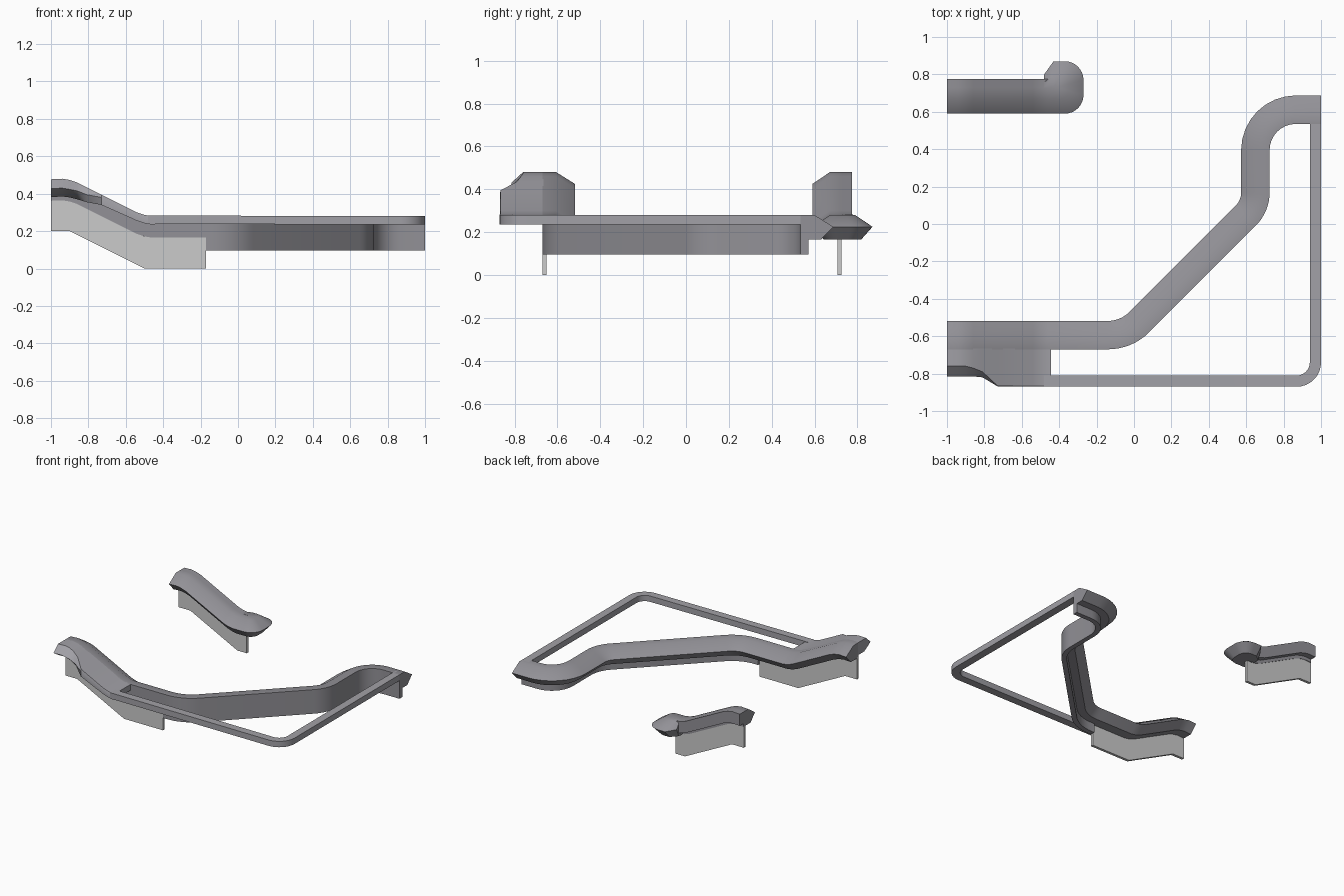
import bpy, bmesh, math
from mathutils import Vector

if "Cube" in bpy.data.objects:
    bpy.data.objects.remove(bpy.data.objects["Cube"])


def material(name, rgb):
    m = bpy.data.materials.new(name)
    m.diffuse_color = (*rgb, 1)
    m.use_nodes = True
    m.node_tree.nodes["Principled BSDF"].inputs["Base Color"].default_value = m.diffuse_color
    return m


EDGE_MAT = material("dark_metal", (.29, .285, .31))
FRAME_MAT = material("mid_metal", (.36, .355, .385))


def ramp(x):
    # softened height offset: level, slope, level
    f = lambda v: 0.2 * min(1, max(0, (-0.5 - v) / 0.4))
    return (f(x - 0.04) + f(x) + f(x + 0.04)) / 3 if x > -0.96 else 0.197


def fillet(pts, seg=8):
    # pts: (x, y, radius) -> 2D polyline with rounded corners
    out = []
    for i, (x, y, r) in enumerate(pts):
        p = Vector((x, y))
        if r == 0:
            out.append(p)
            continue
        a = (Vector(pts[i - 1][:2]) - p).normalized()
        b = (Vector(pts[i + 1][:2]) - p).normalized()
        half = a.angle(b) / 2
        c = p + (a + b).normalized() * (r / math.sin(half))
        d = r / math.tan(half)
        u, v = p + a * d - c, p + b * d - c
        ang = u.angle(v)
        for k in range(seg + 1):
            t = k / seg
            out.append(c + (u * math.sin((1 - t) * ang) + v * math.sin(t * ang)) / math.sin(ang))
    return out


def stations(path, width):
    # pair every path point with a point offset to its left
    res = []
    for i, p in enumerate(path):
        a, b = path[max(i - 1, 0)], path[min(i + 1, len(path) - 1)]
        d0 = (p - a).normalized() if i else (b - p).normalized()
        d1 = (b - p).normalized() if i < len(path) - 1 else d0
        d = (d0 + d1).normalized()
        res.append((p, p + Vector((-d.y, d.x)) * width))
    return res


def loft(name, rings, mat=None):
    bm = bmesh.new()
    vs = [[bm.verts.new(p) for p in r] for r in rings]
    n = len(vs[0])
    for a, b in zip(vs, vs[1:]):
        for j in range(n):
            k = (j + 1) % n
            bm.faces.new((a[j], a[k], b[k], b[j]))
    bm.faces.new(vs[0])
    bm.faces.new(vs[-1][::-1])
    bmesh.ops.remove_doubles(bm, verts=bm.verts, dist=1e-5)
    bmesh.ops.recalc_face_normals(bm, faces=bm.faces)
    me = bpy.data.meshes.new(name)
    bm.to_mesh(me)
    bm.free()
    if mat:
        me.materials.append(mat)
    ob = bpy.data.objects.new(name, me)
    bpy.context.collection.objects.link(ob)
    bpy.ops.object.select_all(action='DESELECT')
    ob.select_set(True)
    bpy.context.view_layer.objects.active = ob
    bpy.ops.object.shade_smooth_by_angle(angle=math.radians(35))
    return ob


def sweep(name, st, prof, mat):
    # profile: (fraction from inner to outer line, height)
    rings = []
    for a, b in st:
        rings.append([(*(a + (b - a) * t), z + ramp(b.x)) for t, z in prof])
    return loft(name, rings, mat)


XS = (-1, -0.94, -0.9, -0.86, -0.54, -0.5, -0.46)
EDGE = [(0, .28), (.42, .28), (1, .225), (.62, .165), (0, .165)]

# winding bullnose edge and the wall beneath it
left = [(x, -.67, 0) for x in XS]
bend = [(-.01, -.67, .31), (.725, .065, .25), (.725, .535, .14), (1, .535, 0)]
sweep("winding_edge", stations(fillet(left + [(-.17, -.67, 0)] + bend), .152), EDGE, EDGE_MAT)
sweep("winding_wall", stations(fillet([(-.17, -.67, 0)] + bend), .152),
      [(0, .2), (.24, .2), (.24, .095), (0, .095)], EDGE_MAT)

# thin frame closing the front and right sides
frame = fillet([(-.48, -.81, 0), (.94, -.81, .07), (.94, .57, 0)])
sweep("thin_frame", stations(frame, -.06),
      [(0, .28), (1, .28), (1, .235), (0, .235)], FRAME_MAT)

# sloping deck in front of the winding edge
rings = []
for x, yb, ye, zt, yu, zb in [
        (-1, -.76, -.815, .23, -.74, .185), (-.94, -.76, -.815, .23, -.74, .185),
        (-.9, -.76, -.815, .23, -.74, .187), (-.86, -.77, -.815, .235, -.76, .19),
        (-.81, -.79, -.82, .24, -.79, .20), (-.73, -.865, -.868, .265, -.868, .225),
        (-.54, -.865, -.868, .275, -.868, .235), (-.5, -.865, -.868, .275, -.868, .235),
        (-.46, -.865, -.868, .275, -.868, .235), (-.445, -.865, -.868, .275, -.868, .235)]:
    h = ramp(x)
    rings.append([(x, -.665, .28 + h), (x, yb, .28 + h), (x, ye, zt + h),
                  (x, yu, zb + h), (x, -.665, zb + h)])
loft("ramp_deck", rings, FRAME_MAT)

# rear island edge with rounded end
outer = fillet([(-.43, .87, 0), (-.27, .87, .1), (-.27, .59, .1)]
               + [(x, .59, 0) for x in reversed(XS)])
outer.insert(0, Vector((-.48, .80)))
core = [(Vector((min(p.x, -.41), .73)), p) for p in outer]
sweep("island_edge", core, EDGE, EDGE_MAT)

# flat strip behind the island edge
strip = [(Vector((x, .72)), Vector((x, .775))) for x in XS + (-.42,)]
sweep("island_back_strip", strip, [(0, .28), (1, .28), (1, .19), (0, .19)], EDGE_MAT)

# thin support panels under both ramps
for name, y, end in (("front_panel", -.66, -.17), ("rear_panel", .716, -.42)):
    rings = []
    for x in (-1, -.9, -.5, end):
        low = .2 * min(1, max(0, (-.5 - x) / .4))
        rings.append([(x, y - .01, low), (x, y + .01, low),
                      (x, y + .01, low + .17), (x, y - .01, low + .17)])
    loft(name, rings)
